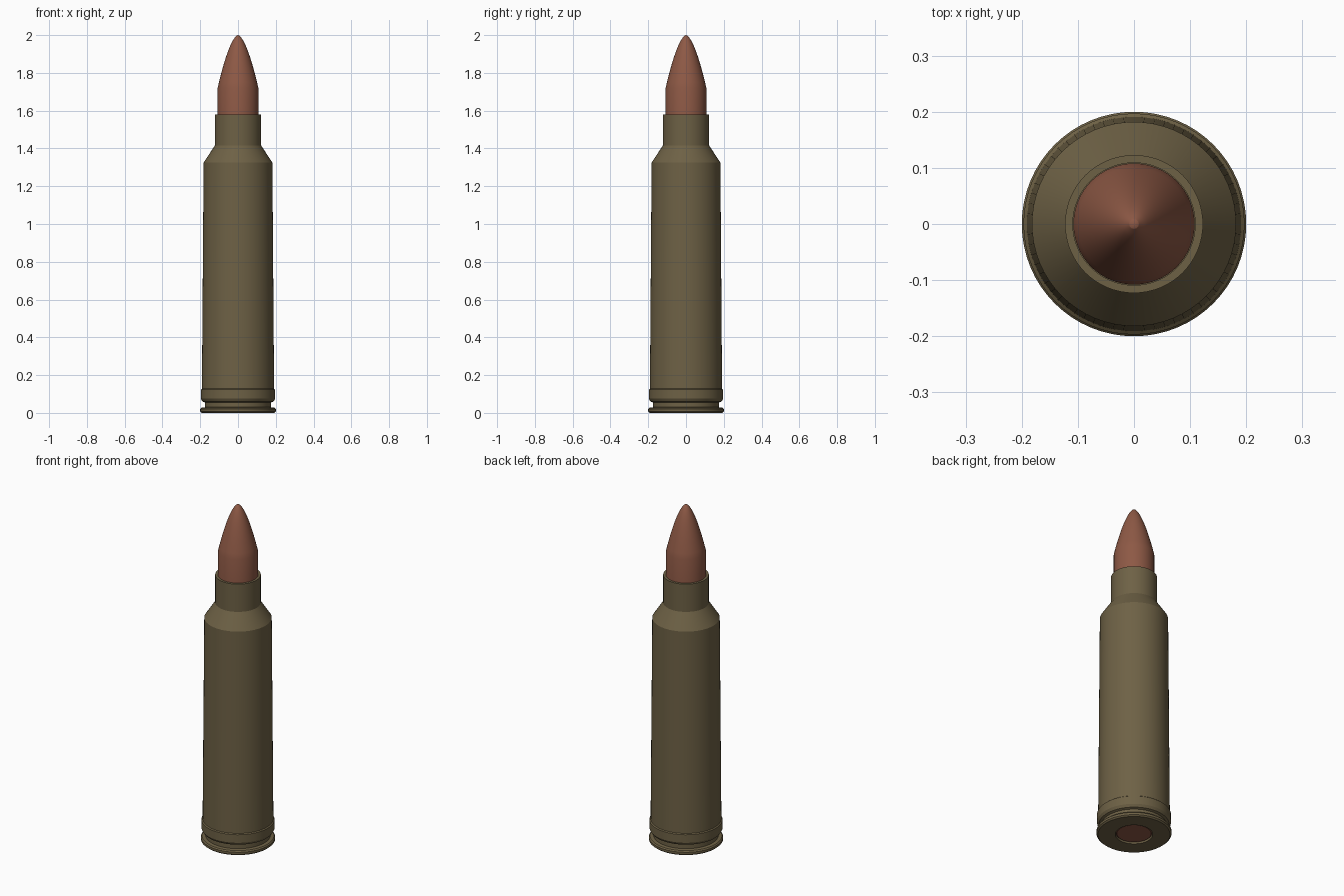
import bpy, math

if "Cube" in bpy.data.objects:
    bpy.data.objects.remove(bpy.data.objects["Cube"])

SEGMENTS = 64


def material(name, color):
    mat = bpy.data.materials.new(name)
    mat.diffuse_color = (*color, 1)
    mat.use_nodes = True
    mat.node_tree.nodes["Principled BSDF"].inputs["Base Color"].default_value = mat.diffuse_color
    return mat


def lathe(name, profile, mat):
    """Revolve (radius, z) points about z; radius 0 makes a pole."""
    verts, faces, rings = [], [], []
    for r, z in profile:
        start = len(verts)
        if r == 0:
            verts.append((0, 0, z))
            rings.append([start] * SEGMENTS)
        else:
            for i in range(SEGMENTS):
                a = 2 * math.pi * i / SEGMENTS
                verts.append((r * math.cos(a), r * math.sin(a), z))
            rings.append(list(range(start, start + SEGMENTS)))
    for low, high in zip(rings, rings[1:]):
        for i in range(SEGMENTS):
            j = (i + 1) % SEGMENTS
            faces.append(list(dict.fromkeys((low[i], low[j], high[j], high[i]))))
    mesh = bpy.data.meshes.new(name)
    mesh.from_pydata(verts, [], faces)
    mesh.materials.append(mat)
    obj = bpy.data.objects.new(name, mesh)
    bpy.context.collection.objects.link(obj)
    bpy.ops.object.select_all(action='DESELECT')
    obj.select_set(True)
    bpy.context.view_layer.objects.active = obj
    bpy.ops.object.shade_smooth_by_angle(angle=math.radians(20))
    return obj


brass = material("brass", (0.155, 0.12, 0.06))
copper = material("copper", (0.27, 0.1, 0.06))

# Case: primer pocket, rim, extractor groove, belt, body, shoulder, neck, mouth
lathe("case", [
    (0, 0.04), (0.1, 0.04), (0.1, 0.0), (0.192, 0.0), (0.2, 0.007),
    (0.2, 0.02), (0.194, 0.027), (0.175, 0.03), (0.175, 0.055),
    (0.188, 0.06), (0.197, 0.075), (0.197, 0.123), (0.191, 0.128),
    (0.182, 1.325), (0.123, 1.415), (0.123, 1.58), (0.109, 1.58),
    (0.109, 1.5), (0, 1.5),
], brass)

# Primer cup set into the base
lathe("primer", [(0, 0.005), (0.091, 0.005), (0.097, 0.01), (0.097, 0.04)], copper)

# Bullet: straight shank and curved nose
nose = [(0.108 * (1 - t) ** 0.6, 1.72 + 0.28 * t)
        for t in (1 - (1 - i / 14) ** 1.6 for i in range(14))]
lathe("bullet", [(0, 1.5), (0.108, 1.5)] + nose + [(0, 2.0)], copper)
